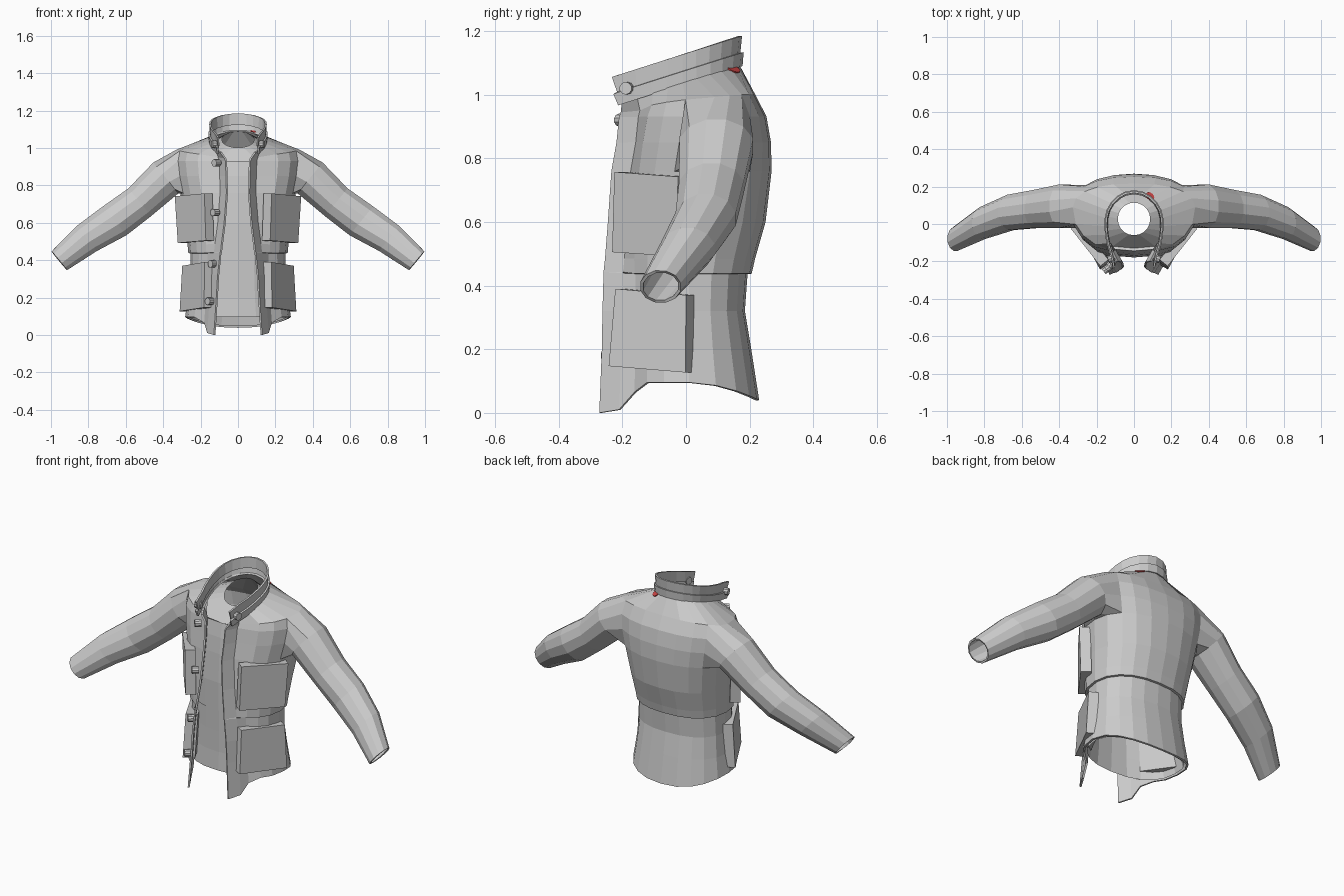
import bpy, bmesh
from math import sin, cos, radians, pi
from mathutils import Vector

if "Cube" in bpy.data.objects:
    bpy.data.objects.remove(bpy.data.objects["Cube"])

ANG = [36, 53, 70, 90, 110, 130, 147, 164, 180]      # columns around the body, front to back
# z, half width, centre y, shirt front y, back y, front gap, front edge y
LEVELS = [(0.0, .278, .01, -.195, .225, .125, -.27),
          (0.2, .262, .01, -.19, .200, .112, -.262),
          (0.32, .252, .01, -.19, .180, .105, -.26),
          (0.44, .250, .01, -.19, .190, .092, -.257),
          (0.441, .262, .01, -.195, .203, .090, -.257),
          (0.485, .265, .015, -.195, .212, .085, -.252),
          (0.6, .277, .03, -.195, .245, .070, -.243),
          (0.76, .305, .06, -.185, .264, .058, -.232),
          (0.85, .325, .08, -.175, .262, .060, -.216),
          (0.93, .335, .09, -.16, .248, .063, -.208),
          (0.98, .325, .09, -.145, .212, .068, -.203)]
# neck outline, front edge to centre back
NECK = [(.09, -.2), (.115, -.15), (.13, -.1), (.138, -.055), (.142, -.01), (.14, .03),
        (.13, .07), (.11, .105), (.08, .135), (.045, .155), (0, .163)]


def finish(name, bm, mirror=False, thick=0.0):
    bmesh.ops.recalc_face_normals(bm, faces=bm.faces)
    me = bpy.data.meshes.new(name)
    bm.to_mesh(me)
    bm.free()
    ob = bpy.data.objects.new(name, me)
    bpy.context.collection.objects.link(ob)
    if mirror:
        m = ob.modifiers.new("mirror", 'MIRROR')
        m.merge_threshold = 0.0005
    if thick:
        s = ob.modifiers.new("thickness", 'SOLIDIFY')
        s.thickness, s.offset = thick, 0
    return ob


def point(level, deg, inset=0.0):
    z, w, c, yf, yb, g, ye = level
    t = radians(deg)
    k = cos(t)
    amp = (c - yf if k > 0 else yb - c) - inset
    y = c - amp * abs(k) ** .9 * (1 if k > 0 else -1)
    return Vector(((w - inset) * abs(sin(t)) ** .85 if deg not in (0, 180) else 0, y, z))


def shape_z(p, deg, row):
    """Curved hem on the first row, sloping shoulder line on the last."""
    s = deg / 180
    if row == 0:
        p.z = .095 - 1.1 * max(0, p.y) ** 2
    elif row == len(LEVELS) - 1:
        p.z = .945 + .055 * s + .015 * sin(pi * s)
    return p


def grid(bm, rows, skip=()):
    vs = [[bm.verts.new(p) for p in r] for r in rows]
    for i in range(len(vs) - 1):
        for j in range(len(vs[0]) - 1):
            if (i, j) not in skip:
                bm.faces.new((vs[i][j], vs[i][j + 1], vs[i + 1][j + 1], vs[i + 1][j]))
    return vs


# jacket body, open down the front, with an armhole left in the grid
rows = []
for i, L in enumerate(LEVELS):
    z, g, ye = L[0], L[5], L[6]
    top = i == len(LEVELS) - 1
    r = [Vector((g, ye, .945 if top else z)), Vector((g + .035, ye + .062, .95 if top else z + (.01 if i == 0 else 0)))]
    r += [shape_z(point(L, a), a, i) for a in ANG]
    if i == 0:
        r[2].z = .065
    rows.append(r)
rows.append([Vector((x, y, 1.04 + .32 * y)) for x, y in NECK])
bm = bmesh.new()
hole = {(i, j) for i in (7, 8, 9) for j in (4, 5, 6)}
v = grid(bm, rows, hole)

# sleeves grown from the armhole: centre x, y, z, radius along y, radius upward
loop = [v[7][4], v[7][5], v[7][6], v[7][7], v[8][7], v[9][7],
        v[10][7], v[10][6], v[10][5], v[10][4], v[9][4], v[8][4]]
ARM = [(.385, .095, .84, .115, .105), (.525, .08, .71, .10, .094), (.66, .062, .61, .093, .098),
       (.81, .005, .515, .083, .084), (.955, -.08, .397, .061, .062)]
for cx, cy, cz, ry, rv in ARM:
    ring = []
    for k in range(12):
        a = radians(225 + 30 * k)
        ring.append(bm.verts.new((cx + .64 * rv * sin(a), cy + ry * cos(a), cz + .77 * rv * sin(a))))
    for k in range(12):
        n = (k + 1) % 12
        bm.faces.new((loop[k], loop[n], ring[n], ring[k]))
    loop = ring
jacket = finish("jacket_body", bm, True, .01)

# closed inner shirt with a round neck hole
SA = [0, 18] + ANG
rows = []
for i, L in enumerate(LEVELS):
    r = [shape_z(point(L, a, .016), a, i) for a in SA]
    if i == len(LEVELS) - 1:
        for p in r:
            p.z -= .03
    rows.append(r)
r = []
for a in SA:
    y = .027 - .087 * cos(radians(a))
    r.append(Vector((.087 * sin(radians(a)) if a < 180 else 0, y, 1.045 + .5 * (y - .027))))
rows.append(r)
bm = bmesh.new()
grid(bm, rows)
finish("inner_shirt", bm, True)

# standing collar with a stepped lower band
rows = []
for f, s in ((0, 1.06), (.4, 1.09), (.41, 1.03), (1, 1.05)):
    r = []
    for j, (x, y) in enumerate(NECK):
        yy = y * s - (.022 * f if j == 0 else 0)
        r.append(Vector((x * s + (.012 if j == 0 else 0), yy, 1.035 + .32 * yy + .095 * f)))
    rows.append(r)
bm = bmesh.new()
grid(bm, rows)
finish("collar", bm, True, .01)


# cargo pockets: front face from its inner to its outer end, then pushed inward
def pocket(name, top, bottom, depth):
    bm = bmesh.new()
    front = [Vector(p) for p in top + bottom[::-1]]
    d = front[1] - front[0]
    n = Vector((-d.y, d.x, 0)).normalized() * depth
    a = [bm.verts.new(p) for p in front]
    b = [bm.verts.new(p + n) for p in front]
    bm.faces.new(a)
    bm.faces.new(b[::-1])
    for k in range(4):
        m = (k + 1) % 4
        bm.faces.new((a[k], b[k], b[m], a[m]))
    finish(name, bm, True)


pocket("chest_pocket", [(.18, -.225, .757), (.338, -.025, .742)],
       [(.172, -.232, .505), (.322, -.033, .492)], .055)
pocket("hip_pocket", [(.178, -.222, .39), (.298, .0, .37)],
       [(.182, -.243, .147), (.312, -.002, .127)], .065)


# press studs
def button(name, loc, facing):
    bpy.ops.mesh.primitive_cylinder_add(vertices=10, radius=.02, depth=.035, location=loc)
    ob = bpy.context.object
    ob.name = name
    ob.rotation_euler = Vector(facing).to_track_quat('Z', 'Y').to_euler()


for x, y, z in ((-.115, -.2, .92), (-.122, -.215, .655), (-.135, -.232, .38), (-.15, -.242, .18)):
    button("front_button", (x, y, z), (-.75, -.65, 0))
for sx in (-1, 1):
    button("collar_button", (sx * .122, -.185, 1.02), (sx, -.3, .0))

# small red patch lying on the back shoulder beside the collar
ev = jacket.evaluated_get(bpy.context.evaluated_depsgraph_get())
ok, loc, nor, idx = ev.closest_point_on_mesh(Vector((.1, .165, 1.11)))
bpy.ops.mesh.primitive_cylinder_add(vertices=12, radius=.025, depth=.008, location=loc)
patch = bpy.context.object
patch.name = "red_patch"
patch.scale = (1, .8, 1)
patch.rotation_euler = nor.to_track_quat('Z', 'Y').to_euler()
red = bpy.data.materials.new("red")
red.diffuse_color = (.6, .06, .06, 1)
red.use_nodes = True
red.node_tree.nodes["Principled BSDF"].inputs["Base Color"].default_value = red.diffuse_color
patch.data.materials.append(red)
